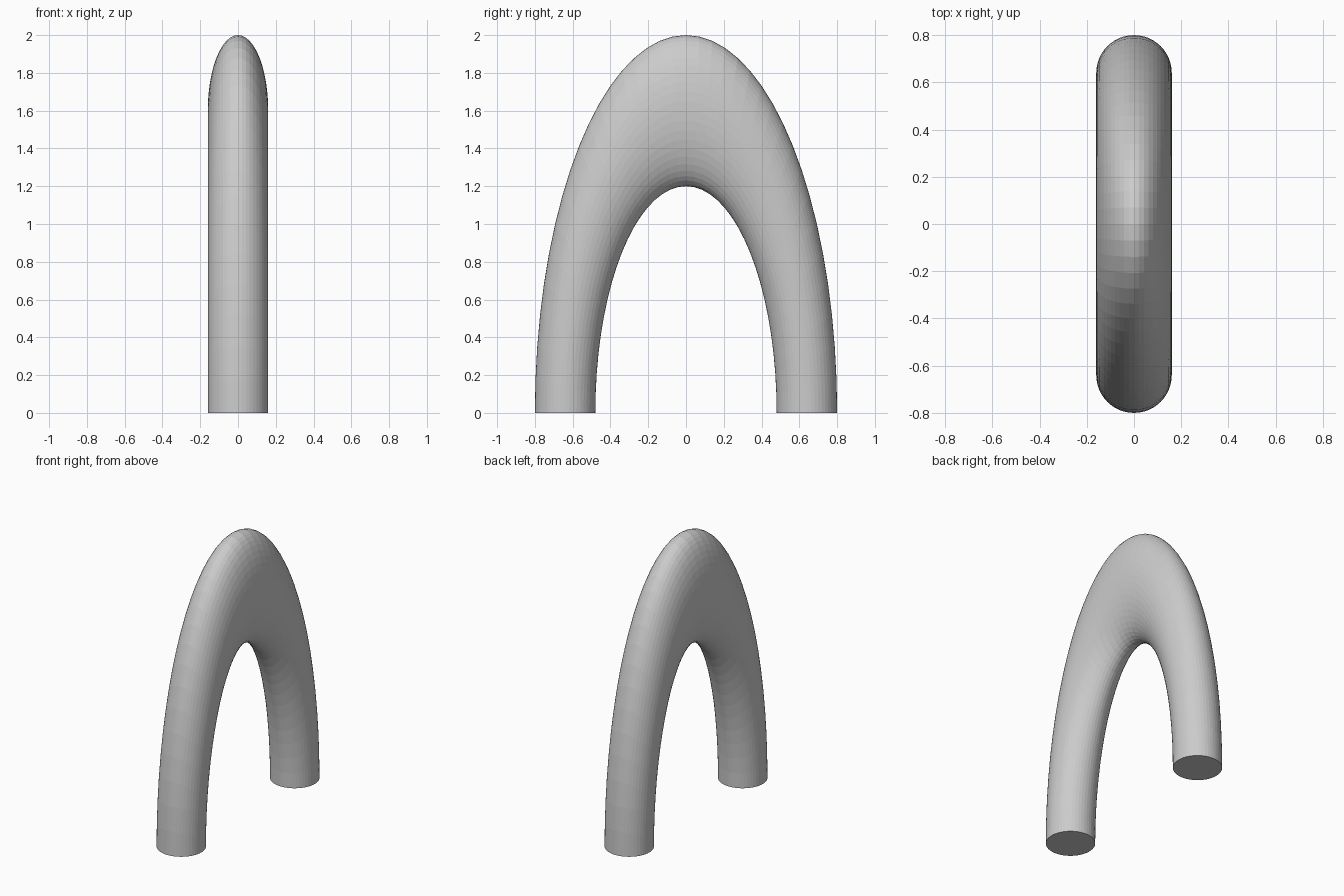
import bpy
import bmesh
import math
from mathutils import Matrix

cube = bpy.data.objects.get("Cube")
if cube:
    bpy.data.objects.remove(cube, do_unlink=True)

RING_RADIUS = 0.64
TUBE_RADIUS = 0.16
STRETCH = 2.5
RING_STEPS = 36
TUBE_SIDES = 48

bm = bmesh.new()

# Round foot profile, swept half a turn about the x axis
profile = bmesh.ops.create_circle(
    bm, segments=TUBE_SIDES, radius=TUBE_RADIUS,
    matrix=Matrix.Translation((0, RING_RADIUS, 0)))
bmesh.ops.spin(
    bm, geom=profile["verts"] + bm.edges[:], cent=(0, 0, 0), axis=(1, 0, 0),
    angle=math.pi, steps=RING_STEPS, use_merge=False)

# Flat caps under both feet
open_edges = [e for e in bm.edges if e.is_boundary]
bmesh.ops.holes_fill(bm, edges=open_edges, sides=0)

# Stretch the half ring into a tall elliptical arch
bmesh.ops.scale(bm, vec=(1, 1, STRETCH), verts=bm.verts[:])
bmesh.ops.recalc_face_normals(bm, faces=bm.faces[:])

mesh = bpy.data.meshes.new("arch")
bm.to_mesh(mesh)
bm.free()
arch = bpy.data.objects.new("arch", mesh)
bpy.context.collection.objects.link(arch)
